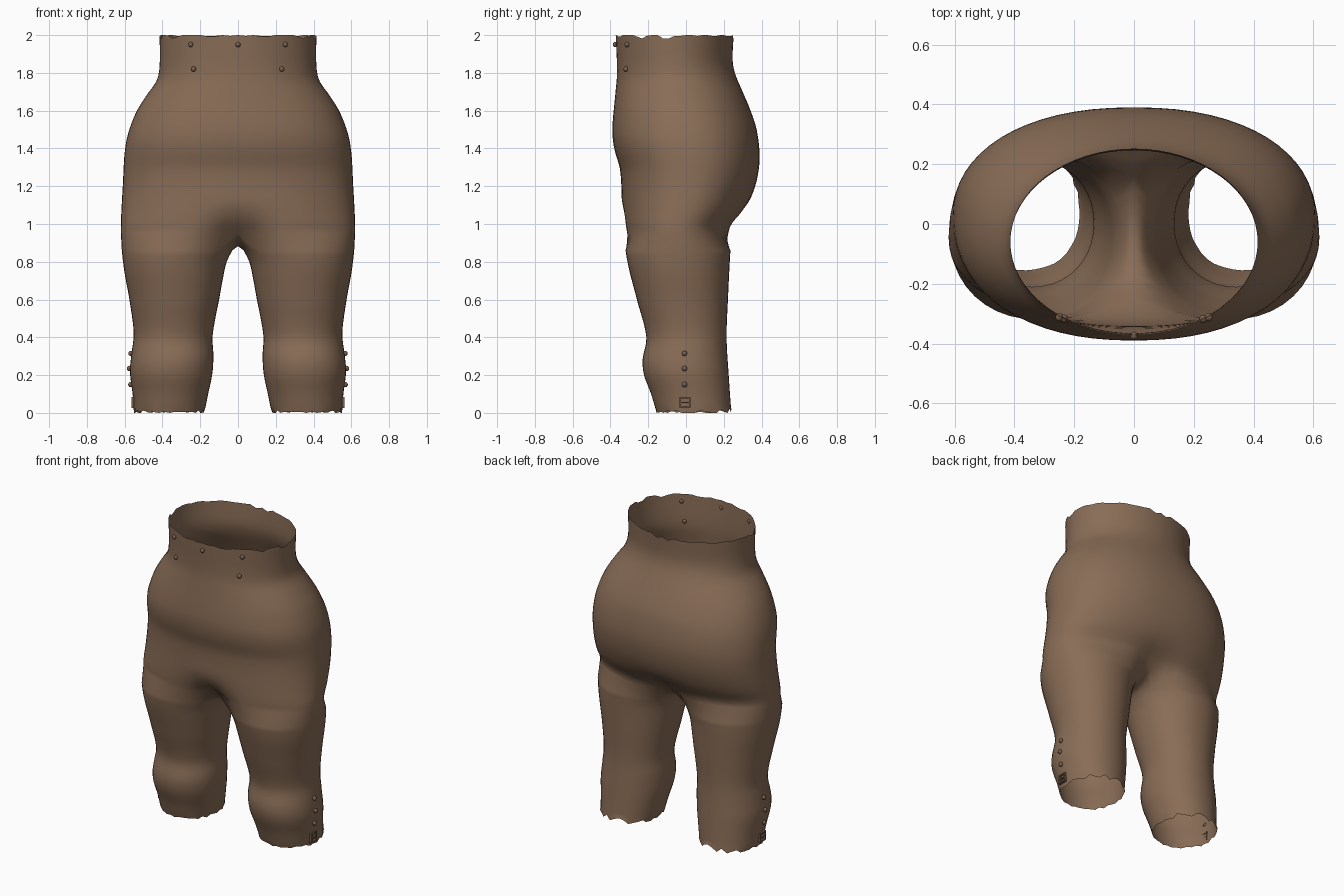
import bpy, bmesh, math, random
from mathutils import Vector

if "Cube" in bpy.data.objects:
    bpy.data.objects.remove(bpy.data.objects["Cube"])

random.seed(4)


def material(name, rgb):
    m = bpy.data.materials.new(name)
    m.diffuse_color = (*rgb, 1)
    m.use_nodes = True
    m.node_tree.nodes["Principled BSDF"].inputs["Base Color"].default_value = m.diffuse_color
    return m


CLOTH = material("brown cloth", (0.25, 0.152, 0.094))
METAL = material("dark brown metal", (0.19, 0.115, 0.07))

# Profiles as (height, value): side silhouette, front, back and inner leg
SIDE = [(0, .55), (.1, .558), (.22, .572), (.32, .563), (.42, .552), (.6, .575), (.77, .605), (.95, .62),
        (1.2, .61), (1.43, .593), (1.58, .545), (1.68, .485), (1.76, .43), (1.84, .415), (2, .415)]
FRONT = [(0, -.155), (.1, -.185), (.2, -.222), (.28, -.23), (.4, -.21), (.6, -.26), (.8, -.31), (1, -.335),
         (1.28, -.348), (1.4, -.38), (1.5, -.39), (1.7, -.373), (1.8, -.365), (2, -.372)]
BACK = [(0, .24), (.2, .226), (.4, .215), (.6, .222), (.9, .238), (.99, .25), (1.05, .295), (1.12, .335),
        (1.22, .372), (1.35, .39), (1.5, .374), (1.6, .342), (1.7, .3), (1.79, .262), (1.86, .247), (2, .252)]
INNER = [(0, .178), (.1, .158), (.2, .137), (.3, .13), (.4, .135), (.5, .12), (.6, .1), (.7, .082),
         (.8, .06), (.86, .03)]


def curve(pts, z):
    """Smooth interpolation through a profile."""
    z = min(max(z, pts[0][0]), pts[-1][0])
    i = max(k for k in range(len(pts) - 1) if pts[k][0] <= z)

    def slope(k):
        a, b = pts[max(k - 1, 0)], pts[min(k + 1, len(pts) - 1)]
        return (b[1] - a[1]) / (b[0] - a[0])
    (z0, v0), (z1, v1) = pts[i], pts[i + 1]
    h = z1 - z0
    t = (z - z0) / h
    return ((2*t**3 - 3*t*t + 1) * v0 + (t**3 - 2*t*t + t) * h * slope(i)
            + (3*t*t - 2*t**3) * v1 + (t**3 - t*t) * h * slope(i + 1))


def oval(a, n):
    """Point on a slightly squared unit oval."""
    c, s = math.cos(a), math.sin(a)
    return (math.copysign(abs(c) ** (2 / n), c), math.copysign(abs(s) ** (2 / n), s))


OUT, SEAM, SPLIT = 32, 8, 0.95


def torso_point(z, f):
    """Point on the right half of the body; f runs 0 (front) to 1 (back)."""
    f0, b0 = curve(FRONT, z), curve(BACK, z)
    u, v = oval(math.pi * (f - .5), 2 + .25 * min(1, max(0, (1.85 - z) / .4)))
    x = u * curve(SIDE, z)
    y = (f0 + b0) / 2 + v * (b0 - f0) / 2
    pinch = .34 * max(0, (1.14 - z) / (1.14 - SPLIT)) ** 2
    y *= 1 - pinch * math.exp(-(x / .13) ** 2)
    return Vector((0 if f in (0, 1) else x, y, z))


def leg_ring(z):
    """Closed ring: outer arc first, then inner thigh from back to front."""
    o, i, f0, b0 = curve(SIDE, z), curve(INNER, z), curve(FRONT, z), curve(BACK, z)
    half = math.radians(145)
    angles = [-half + 2 * half * k / OUT for k in range(OUT + 1)]
    angles += [half + (2 * math.pi - 2 * half) * k / SEAM for k in range(1, SEAM)]
    ring = []
    for a in angles:
        u, v = oval(a, 2.1)
        ring.append(Vector(((o + i) / 2 + u * (o - i) / 2, (f0 + b0) / 2 + v * (b0 - f0) / 2, z)))
    return ring


# Breeches: right half, mirrored
bm = bmesh.new()
rows = []
ROWS = 34
for r in range(ROWS + 1):
    z = 2 - (2 - SPLIT) * r / ROWS
    row = [torso_point(z, k / OUT) for k in range(OUT + 1)]
    if r == 0:                                   # frayed waist edge
        for k, p in enumerate(row):
            p.z -= random.choice((0, 0, .004, .008, .018))
    rows.append([bm.verts.new(p) for p in row])
for a, b in zip(rows, rows[1:]):
    for k in range(OUT):
        bm.faces.new((a[k], b[k], b[k + 1], a[k + 1]))

# Crotch seam joins the back centre to the front centre
back, front = rows[-1][-1], rows[-1][0]
seam = []
for k in range(1, SEAM):
    t = k / SEAM
    dip = 1 - (2 * t - 1) ** 2
    seam.append(bm.verts.new((0, back.co.y + (front.co.y - back.co.y) * t, SPLIT - .067 * dip)))
prev = rows[-1] + seam

LEG_ROWS = 30
for r in range(LEG_ROWS + 1):
    z = .86 * (1 - r / LEG_ROWS)
    ring = leg_ring(z)
    if r == LEG_ROWS:                            # frayed hem
        for p in ring:
            p.z += random.choice((0, 0, .006, .012))
            if p.y > .1 and random.random() < .4:
                p.z += .02
            p.x += random.uniform(-.006, .006)
    cur = [bm.verts.new(p) for p in ring]
    n = len(cur)
    for k in range(n):
        bm.faces.new((prev[k], cur[k], cur[(k + 1) % n], prev[(k + 1) % n]))
    prev = cur
bmesh.ops.recalc_face_normals(bm, faces=bm.faces)
if sum(f.normal.x * f.calc_center_median().x for f in bm.faces) < 0:
    bmesh.ops.reverse_faces(bm, faces=bm.faces)
for f in bm.faces:
    f.smooth = True
mesh = bpy.data.meshes.new("breeches")
bm.to_mesh(mesh)
bm.free()
mesh.materials.append(CLOTH)
breeches = bpy.data.objects.new("breeches", mesh)
bpy.context.collection.objects.link(breeches)
mirror = breeches.modifiers.new("mirror", 'MIRROR')
mirror.use_clip = True
mirror.merge_threshold = .0005


# Studs and buckles
def stud(name, loc):
    bpy.ops.mesh.primitive_uv_sphere_add(segments=10, ring_count=6, radius=.014, location=loc)
    ob = bpy.context.object
    ob.name = name
    ob.data.materials.append(METAL)
    bpy.ops.object.shade_smooth()


def bar(name, loc, size):
    bpy.ops.mesh.primitive_cube_add(size=1, location=loc)
    ob = bpy.context.object
    ob.name = name
    ob.scale = size
    ob.data.materials.append(METAL)


def waist_y(x, z):
    p = min((torso_point(z, k / 400) for k in range(200)), key=lambda q: abs(q.x - abs(x)))
    return p.y


for x, z in ((-.25, 1.95), (0, 1.95), (.25, 1.95), (-.235, 1.82), (.232, 1.82)):
    stud("waist_stud", (x, waist_y(x, z) - .004, z))

for s in (-1, 1):
    for z in (.315, .235, .15):
        stud("knee_stud", (s * (curve(SIDE, z) + .004), -.008, z))
    x = s * (curve(SIDE, .055) + .004)
    for e in (-1, 1):
        bar("buckle_rail", (x, -.005, .055 + e * .026), (.014, .06, .008))
        bar("buckle_post", (x, -.005 + e * .026, .055), (.014, .008, .06))
    bar("buckle_prong", (x, -.005, .055), (.014, .045, .006))
